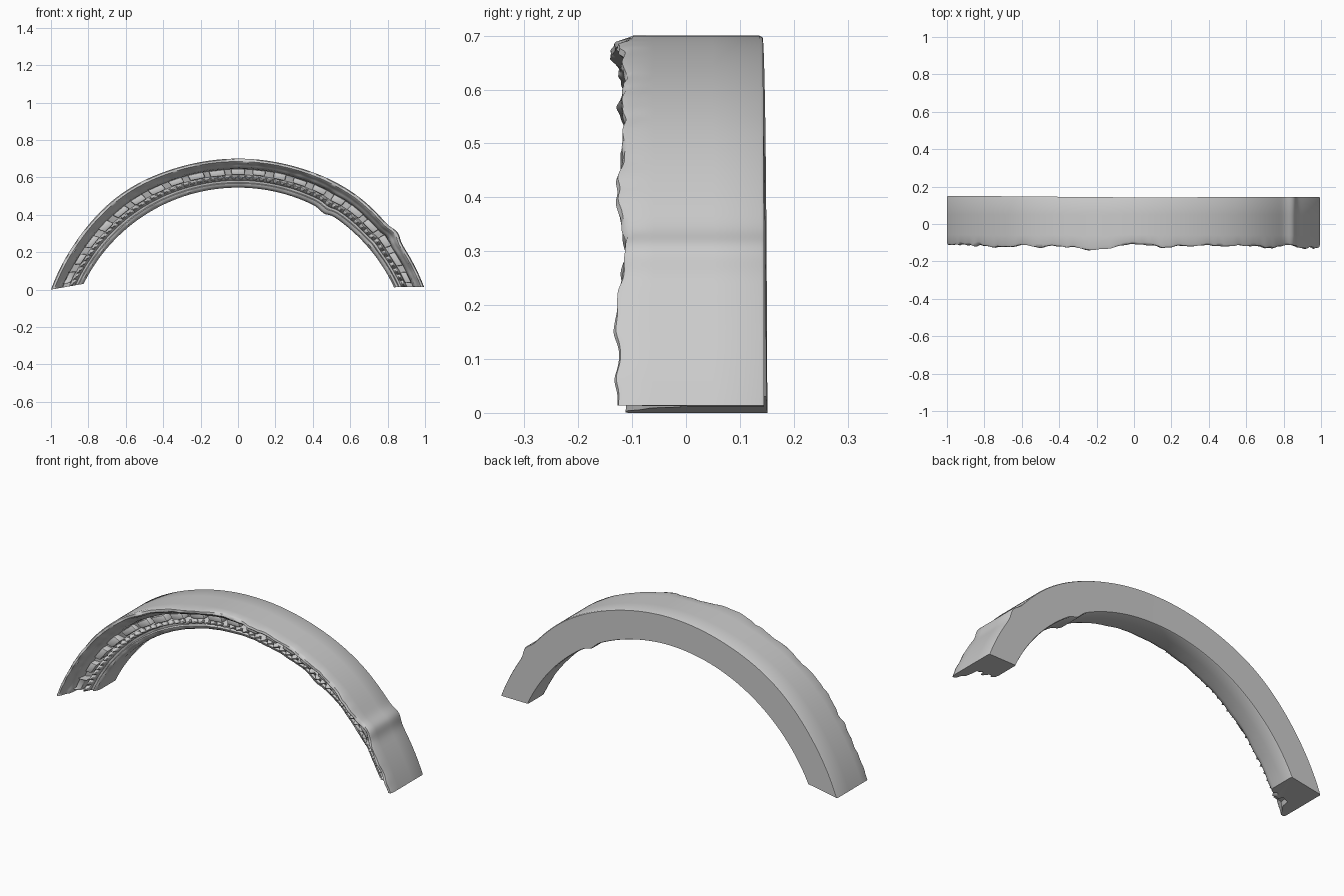
import bpy, bmesh, math, random
from mathutils import Vector, noise

if "Cube" in bpy.data.objects:
    bpy.data.objects.remove(bpy.data.objects["Cube"])

random.seed(4)
STEPS = 360


def bump(x, centre, width):
    return math.exp(-((x - centre) / width) ** 2)


def arc(radius, cz, a0, a1, u):
    a = a0 + (a1 - a0) * u
    return a, radius * math.sin(a), cz + radius * math.cos(a)


def stone_point(u, t, y):
    """u runs along the arch (left to right), t from outer rim (0) to soffit (1)."""
    a, _, _ = arc(1.064, -0.364, -1.222, 1.208, u)
    r = 1.064 + 0.011 * bump(abs(a), 0.62, 0.25) + 0.018 * bump(a, 0.905, 0.04)
    ox, oz = r * math.sin(a), -0.364 + r * math.cos(a)
    _, ix, iz = arc(0.919, -0.374, -1.115, 1.137, u)
    iz -= 0.015 * bump(ix, 0.46, 0.03)
    return Vector((ox + (ix - ox) * t, y, oz + (iz - oz) * t))


def wear(p, amount):
    """Weathered wobble of the carved front."""
    n = noise.noise(p * 9 + Vector((3, 7, 1))) + 0.6 * noise.noise(p * 24)
    return amount * n


def rim_shift(x):
    """Chipped and protruding lengths of the outer rim."""
    return (-0.024 * bump(x, -0.2, 0.11) + 0.014 * bump(x, -0.03, 0.08)
            + 0.008 * bump(x, -0.9, 0.1) - 0.012 * bump(x, 0.93, 0.06))


# Moulding cross-section: (t, y, wear, bead depth)
profile = [
    (0.5, 0.146, 0, 0), (0.02, 0.146, 0, 0), (0.0, 0.140, 0, 0), (0.0, 0.05, 0, 0),
    (0.0, -0.06, 0.002, 0), (0.0, -0.105, 0.008, 0), (0.03, -0.117, 0.012, 0),
    (0.10, -0.120, 0.012, 0), (0.15, -0.112, 0.012, 0), (0.19, -0.090, 0.010, 0),
    (0.25, -0.078, 0.009, 0), (0.30, -0.070, 0.009, 0), (0.33, -0.050, 0.007, 0),
    (0.36, -0.012, 0.006, 0), (0.56, -0.002, 0.006, 0), (0.60, -0.028, 0.006, 0),
    (0.64, -0.036, 0.006, 0.012), (0.68, -0.034, 0.006, 0.016), (0.72, -0.020, 0.006, 0.008),
    (0.75, 0.000, 0.005, 0), (0.82, 0.002, 0.005, 0), (0.85, -0.010, 0.006, 0),
    (0.93, -0.006, 0.006, 0), (0.98, 0.006, 0.005, 0), (1.0, 0.02, 0.004, 0),
    (1.0, 0.08, 0, 0), (1.0, 0.140, 0, 0), (0.98, 0.146, 0, 0),
]


def finish(name, bm, angle):
    bmesh.ops.recalc_face_normals(bm, faces=bm.faces[:])
    mesh = bpy.data.meshes.new(name)
    bm.to_mesh(mesh)
    bm.free()
    ob = bpy.data.objects.new(name, mesh)
    bpy.context.collection.objects.link(ob)
    bpy.ops.object.select_all(action='DESELECT')
    ob.select_set(True)
    bpy.context.view_layer.objects.active = ob
    bpy.ops.object.shade_smooth_by_angle(angle=math.radians(angle))
    return ob


# Arch body: moulding swept along the arch
bm = bmesh.new()
rings = []
for i in range(STEPS + 1):
    u = i / STEPS
    ring = []
    for t, y, w, bead in profile:
        p = stone_point(u, t, y)
        if w:
            p.y += wear(p, w) + bead * math.cos(u * math.tau * 60)
            p.y += rim_shift(p.x) * max(0, 1 - t * 2.2) * min(1, w / 0.01)
        elif y > 0.1:
            p.y += 0.006 * abs(p.x) - 0.004 - 0.003 * p.x
        ring.append(bm.verts.new(p))
    rings.append(ring)
n = len(profile)
for a, b in zip(rings, rings[1:]):
    for j in range(n):
        k = (j + 1) % n
        bm.faces.new((a[j], a[k], b[k], b[j]))
bm.faces.new(rings[0])
bm.faces.new(rings[-1][::-1])
finish("arch_moulding", bm, 45)

# Dentils: row of worn blocks set in the groove
bm = bmesh.new()
COUNT = 21
for i in range(COUNT):
    mid = (i + 0.5) / COUNT
    half = 0.34 / COUNT * random.uniform(0.85, 1.1)
    front = -0.045 + random.uniform(-0.006, 0.014)
    t0, t1 = 0.35 + random.uniform(-0.02, 0.01), 0.57 + random.uniform(-0.02, 0.01)
    box = bmesh.ops.create_cube(bm, size=2)['verts']
    edges = list({e for v in box for e in v.link_edges})
    for v in box:
        sx, sy, sz = v.co
        v.co = stone_point(mid + half * sx, t1 if sz < 0 else t0, front if sy < 0 else 0.02)
    bmesh.ops.bevel(bm, geom=edges, offset=0.007, segments=2, affect='EDGES', profile=0.5)
finish("dentil_blocks", bm, 40)
